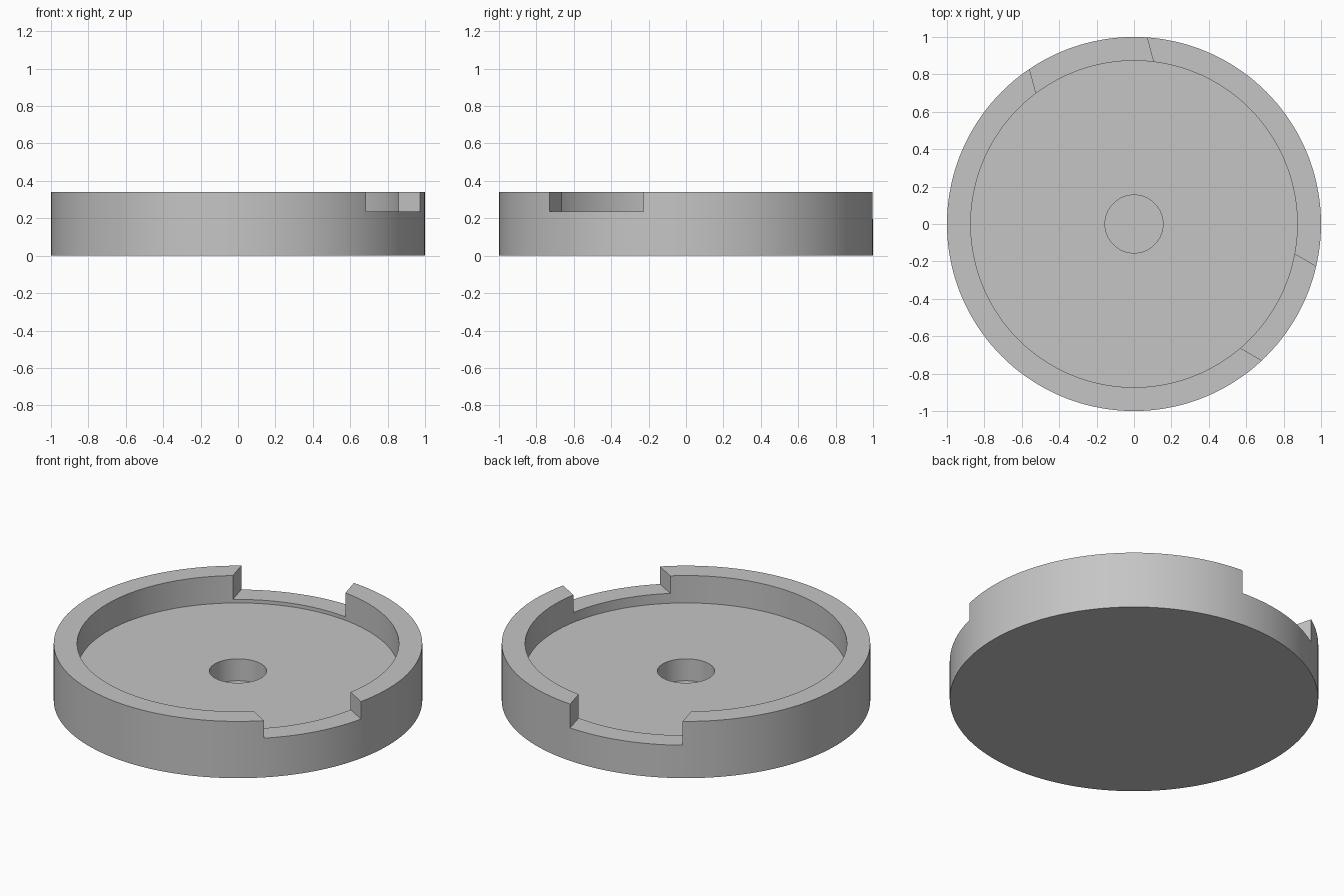
import bpy, bmesh, math
from mathutils import Matrix, Vector

cube = bpy.data.objects.get("Cube")
if cube:
    bpy.data.objects.remove(cube, do_unlink=True)

SEGMENTS = 144
HEIGHT = 0.34

grey = bpy.data.materials.new("plain grey")
grey.use_nodes = True
colour = (0.56, 0.56, 0.56, 1)
grey.diffuse_color = colour
grey.node_tree.nodes["Principled BSDF"].inputs["Base Color"].default_value = colour


def make_object(name, bm):
    mesh = bpy.data.meshes.new(name)
    bmesh.ops.recalc_face_normals(bm, faces=bm.faces)
    bm.to_mesh(mesh)
    bm.free()
    mesh.materials.append(grey)
    obj = bpy.data.objects.new(name, mesh)
    bpy.context.collection.objects.link(obj)
    return obj


def lathe(name, profile):
    bm = bmesh.new()
    verts = [bm.verts.new((r, 0, z)) for r, z in profile]
    edges = [bm.edges.new(pair) for pair in zip(verts, verts[1:])]
    bmesh.ops.spin(bm, geom=verts + edges, cent=(0, 0, 0), axis=(0, 0, 1),
                   angle=math.tau, steps=SEGMENTS, use_merge=True)
    bmesh.ops.remove_doubles(bm, verts=bm.verts, dist=1e-5)
    # Close the flat underside and the bottom of the centre hole
    bmesh.ops.holes_fill(bm, edges=[e for e in bm.edges if e.is_boundary], sides=0)
    return make_object(name, bm)


def cut_notch(target, angle, half_width, floor):
    # Straight-sided slot through the rim, running outward along the angle
    bm = bmesh.new()
    bmesh.ops.create_cube(bm, size=1)
    bmesh.ops.scale(bm, vec=Vector((0.8, 2 * half_width, 0.5)), verts=bm.verts)
    bmesh.ops.translate(bm, vec=Vector((0.9, 0, floor + 0.25)), verts=bm.verts)
    bmesh.ops.rotate(bm, cent=(0, 0, 0), verts=bm.verts,
                     matrix=Matrix.Rotation(math.radians(angle), 3, 'Z'))
    cutter = make_object("notch_cutter", bm)
    cutter.hide_render = True
    mod = target.modifiers.new("notch", 'BOOLEAN')
    mod.operation = 'DIFFERENCE'
    mod.solver = 'EXACT'
    mod.object = cutter
    bpy.context.view_layer.objects.active = target
    bpy.ops.object.modifier_apply(modifier=mod.name)
    bpy.data.objects.remove(cutter, do_unlink=True)


# Shallow dish: outer wall, rim, recessed floor and blind centre hole
dish = lathe("round_dish", [(1, 0), (1, HEIGHT), (0.873, HEIGHT),
                            (0.873, 0.176), (0.155, 0.176), (0.155, 0.045)])

# Two rim notches of different width and depth
cut_notch(dish, 105, 0.325, 0.197)
cut_notch(dish, -30, 0.29, 0.235)

# Smooth curved walls with crisp edges
bpy.ops.object.select_all(action='DESELECT')
dish.select_set(True)
bpy.context.view_layer.objects.active = dish
bpy.ops.object.shade_smooth_by_angle(angle=math.radians(30))
